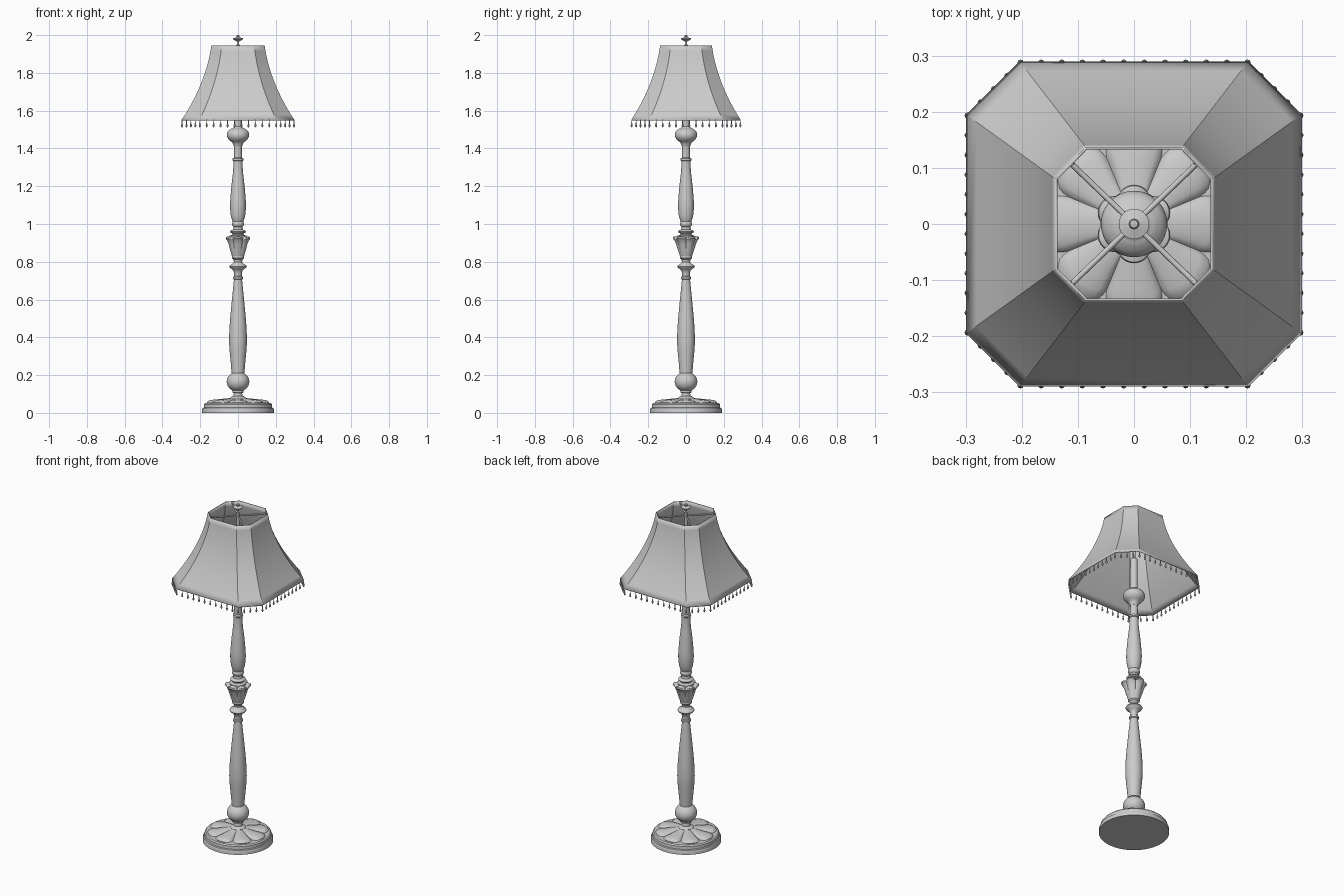
import bpy, bmesh, math
from mathutils import Vector

if "Cube" in bpy.data.objects:
    bpy.data.objects.remove(bpy.data.objects["Cube"])


def finish(name, bm, angle=35):
    me = bpy.data.meshes.new(name)
    bm.to_mesh(me)
    bm.free()
    ob = bpy.data.objects.new(name, me)
    bpy.context.collection.objects.link(ob)
    bpy.ops.object.select_all(action='DESELECT')
    ob.select_set(True)
    bpy.context.view_layer.objects.active = ob
    bpy.ops.object.shade_smooth_by_angle(angle=math.radians(angle))
    return ob


def spline(pts, steps=4):
    """Catmull-Rom through (r, z) points."""
    p = [pts[0]] + list(pts) + [pts[-1]]
    out = []
    for i in range(1, len(p) - 2):
        for s in range(steps):
            t = s / steps
            out.append(tuple(0.5 * (2 * b + (c - a) * t + (2 * a - 5 * b + 4 * c - d) * t * t
                                    + (3 * b - a - 3 * c + d) * t ** 3)
                             for a, b, c, d in zip(*p[i - 1:i + 3])))
    return out + [pts[-1]]


def spin(bm, prof, n=32, x=0, y=0, shape=None):
    """Revolve a bottom-to-top profile; shape(angle, r, z) may bend it."""
    rows = []
    for r, z in prof:
        row = []
        for i in range(n):
            a = 2 * math.pi * i / n
            rr, zz = shape(a, r, z) if shape else (r, z)
            row.append(bm.verts.new((x + rr * math.cos(a), y + rr * math.sin(a), zz)))
        rows.append(row)
    for lo, hi in zip(rows, rows[1:]):
        for i in range(n):
            j = (i + 1) % n
            bm.faces.new((lo[i], lo[j], hi[j], hi[i]))
    bm.faces.new(rows[0][::-1])
    bm.faces.new(rows[-1])


def turned(name, prof, n=32, shape=None, angle=35):
    bm = bmesh.new()
    spin(bm, prof, n, shape=shape)
    return finish(name, bm, angle)


# Round foot
turned("base_disc", [(.19, 0), (.19, .018), (.187, .025), (.181, .028), (.18, .045),
                     (.174, .052), (.15, .054)], 64)


# Eight-petal rosette on the foot
def rosette(a, r, z):
    k = abs(math.cos(4 * a)) ** 0.5
    w = min(1, max(0, (r - .03) / .09))
    return r * (1 - .16 * w * (1 - k)), z - .012 * w * (1 - k) * (z > .055)


turned("base_petals", [(.163, .048), (.165, .056), (.158, .064), (.14, .069), (.115, .071),
                       (.09, .074), (.065, .076), (.045, .078), (.03, .082)], 128, rosette, 50)

# Lower stem: neck, ball, long baluster
turned("base_neck", [(.042, .07), (.042, .08), (.034, .086), (.024, .09), (.022, .105),
                     (.03, .109), (.03, .118)])
turned("lower_ball", [(max(.02, .06 * math.sin(math.pi * i / 16)),
                       .165 - .053 * math.cos(math.pi * i / 16)) for i in range(1, 16)])
turned("lower_column", spline([(.034, .212), (.039, .27), (.046, .35), (.047, .40), (.043, .48),
                               (.034, .58), (.025, .67), (.021, .71)]))
turned("lower_rings", [(.021, .705), (.026, .709), (.026, .72), (.021, .724), (.02, .745),
                       (.028, .758), (.042, .768), (.046, .775), (.042, .782), (.028, .79),
                       (.022, .80), (.024, .812), (.032, .82), (.032, .83)])


# Six-petal flower cup
def cup(a, r, z):
    k = abs(math.cos(3 * (a - math.pi / 2))) ** 0.6
    w = min(1, max(0, (z - .82) / .1))
    return r * (1 - .24 * w * (1 - k)), z - .012 * w * (1 - k)


turned("flower_cup", [(.028, .82), (.034, .835), (.044, .865), (.053, .895), (.062, .915),
                      (.07, .924), (.068, .932), (.055, .935), (.035, .937)], 96, cup, 50)
turned("middle_rings", [(.045, .93), (.044, .938), (.03, .944), (.028, .95), (.038, .953),
                        (.042, .959), (.038, .965), (.026, .97), (.024, .985), (.03, .99),
                        (.033, 1.0), (.03, 1.01), (.026, 1.016)])

# Upper baluster, collar and knob
turned("upper_column", spline([(.028, 1.012), (.037, 1.04), (.042, 1.09), (.040, 1.14),
                               (.034, 1.21), (.026, 1.28), (.024, 1.335)]))
turned("upper_collar", [(.024, 1.333), (.028, 1.336), (.028, 1.347), (.021, 1.351),
                        (.02, 1.41), (.021, 1.42)])
turned("upper_knob", spline([(.021, 1.41), (.03, 1.43), (.05, 1.448), (.059, 1.467),
                             (.055, 1.488), (.04, 1.502), (.028, 1.508), (.022, 1.515)]))
turned("lamp_rod", [(.02, 1.51), (.02, 1.70), (.008, 1.71), (.008, 1.95)], 20)

# Finial above the shade
turned("finial", [(.012, 1.925), (.012, 1.945), (.006, 1.95), (.006, 1.966), (.018, 1.972),
                  (.027, 1.979), (.027, 1.983), (.014, 1.987), (.007, 1.989), (.009, 1.994),
                  (.007, 1.999), (.002, 2.0)], 24)


# Shade plan: rectangle with cut corners, counter-clockwise, s = 0 top .. 1 bottom
def plan(s):
    mix = lambda a, b: a + (b - a) * s
    hx, hy = mix(.141, .299), mix(.137, .29)
    cx, cy = mix(.086, .204), mix(.081, .195)
    return [(hx, -cy), (hx, cy), (cx, hy), (-cx, hy), (-hx, cy), (-hx, -cy), (-cx, -hy), (cx, -hy)]


# Flared eight-panel shade
bm = bmesh.new()
LEVELS = 14
rows = []
for k in range(LEVELS + 1):
    t = k / LEVELS
    rows.append([bm.verts.new((x, y, 1.945 - .395 * t)) for x, y in plan(.35 * t + .65 * t * t)])
for hi, lo in zip(rows, rows[1:]):
    for i in range(8):
        j = (i + 1) % 8
        bm.faces.new((hi[i], lo[i], lo[j], hi[j]))
shade = finish("shade", bm, 25)
mod = shade.modifiers.new("thickness", 'SOLIDIFY')
mod.thickness = .005
mod.offset = -1

# Four spider arms carrying the shade
for n, (sx, sy) in enumerate([(1, 1), (-1, 1), (-1, -1), (1, -1)]):
    cu = bpy.data.curves.new("spider_arm", 'CURVE')
    cu.dimensions = '3D'
    cu.bevel_depth = .005
    cu.bevel_resolution = 2
    sp = cu.splines.new('POLY')
    path = [(0, 1.935), (.4, 1.932), (.8, 1.93), (.97, 1.937)]
    sp.points.add(len(path) - 1)
    for p, (f, z) in zip(sp.points, path):
        p.co = (sx * .1135 * f, sy * .109 * f, z, 1)
    ob = bpy.data.objects.new("spider_arm_%d" % n, cu)
    bpy.context.collection.objects.link(ob)

# Bead fringe along the lower rim
bm = bmesh.new()
rim = [Vector(p) * .992 for p in plan(1)]
drop = [(.0018, 1.552), (.0018, 1.537), (.004, 1.534), (.0018, 1.531), (.0055, 1.524),
        (.0045, 1.516), (.001, 1.511)][::-1]
for i in range(8):
    a, b = rim[i], rim[(i + 1) % 8]
    count = round((b - a).length / .036)
    for k in range(count):
        p = a.lerp(b, k / count)
        spin(bm, drop, 8, p.x, p.y)
finish("bead_fringe", bm)
